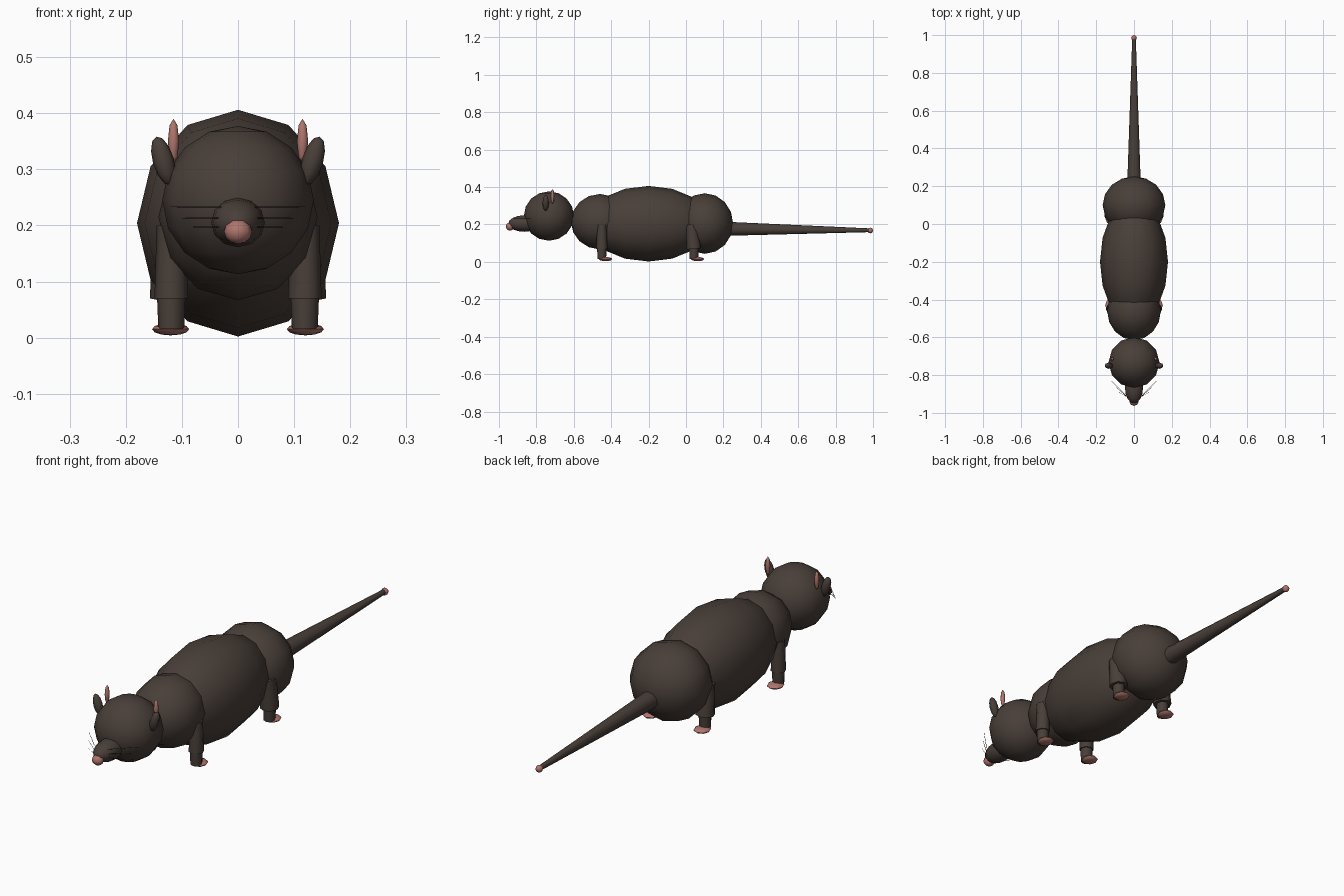
import bpy, bmesh, math
from mathutils import Matrix, Vector, Euler

if "Cube" in bpy.data.objects:
    bpy.data.objects.remove(bpy.data.objects["Cube"])


def material(name, rgb):
    m = bpy.data.materials.new(name)
    m.diffuse_color = (*rgb, 1)
    m.use_nodes = True
    m.node_tree.nodes["Principled BSDF"].inputs["Base Color"].default_value = m.diffuse_color
    return m


FUR = material("dark brown fur", (0.066, 0.049, 0.040))
PINK = material("pink skin", (0.43, 0.18, 0.15))
BLACK = material("whisker black", (0.02, 0.017, 0.015))


def finish(name, bm, mat, matrix):
    bm.transform(matrix)
    bmesh.ops.recalc_face_normals(bm, faces=bm.faces)
    for f in bm.faces:
        f.smooth = True
    for e in bm.edges:
        if len(e.link_faces) == 2 and e.calc_face_angle() > math.radians(50):
            e.smooth = False
    me = bpy.data.meshes.new(name)
    bm.to_mesh(me)
    bm.free()
    me.materials.append(mat)
    ob = bpy.data.objects.new(name, me)
    bpy.context.collection.objects.link(ob)
    return ob


def ball(name, centre, radii, mat, seg=12, rings=8, along_y=False, tilt=(0, 0, 0)):
    """Ellipsoid; along_y puts the poles on the y axis."""
    bm = bmesh.new()
    bmesh.ops.create_uvsphere(bm, u_segments=seg, v_segments=rings, radius=1)
    if along_y:
        bm.transform(Matrix.Rotation(math.pi / 2, 4, 'X'))
    m = (Matrix.Translation(centre) @ Euler(tilt).to_matrix().to_4x4()
         @ Matrix.Diagonal((*radii, 1)))
    return finish(name, bm, mat, m)


def rod(name, a, b, r1, r2, mat, seg=8):
    """Tapered cylinder from a to b."""
    a, b = Vector(a), Vector(b)
    bm = bmesh.new()
    bmesh.ops.create_cone(bm, cap_ends=True, segments=seg, radius1=r1,
                          radius2=r2, depth=(b - a).length)
    q = (b - a).to_track_quat('Z', 'Y').to_matrix().to_4x4()
    return finish(name, bm, mat, Matrix.Translation((a + b) / 2) @ q)


# trunk
ball("body", (0, -0.2, 0.204), (0.18, 0.33, 0.202), FUR, along_y=True)
ball("shoulders", (0, -0.46, 0.215), (0.142, 0.155, 0.148), FUR, along_y=True)
ball("hips", (0, 0.1, 0.205), (0.166, 0.152, 0.162), FUR, along_y=True)

# head
ball("head", (0, -0.733, 0.245), (0.135, 0.134, 0.132), FUR)
ball("snout", (0, -0.865, 0.205), (0.048, 0.085, 0.044), FUR, along_y=True)
ball("nose", (0, -0.94, 0.189), (0.025, 0.023, 0.022), PINK, seg=8, rings=6)

# tail
rod("tail", (0, 0.2, 0.177), (0, 0.985, 0.169), 0.038, 0.010, FUR, 10)
ball("tail_tip", (0, 0.985, 0.168), (0.015, 0.015, 0.015), PINK, seg=8, rings=6)

for s, side in ((-1, "left"), (1, "right")):
    # ears
    ball(f"{side}_ear", (s * 0.133, -0.75, 0.315), (0.019, 0.017, 0.045), FUR,
         seg=8, rings=6, tilt=(0, s * 0.28, 0))
    ball(f"{side}_inner_ear", (s * 0.115, -0.714, 0.35), (0.010, 0.010, 0.040),
         PINK, seg=8, rings=4)
    # legs and paws
    for name, y, dy, r1, r2 in (("front", -0.45, 0.0, 0.030, 0.026),
                                ("hind", 0.042, -0.012, 0.038, 0.033)):
        rod(f"{side}_{name}_upper_leg", (s * 0.119, y, 0.07),
            (s * 0.119, y + dy, 0.20), r1, r2, FUR)
        rod(f"{side}_{name}_lower_leg", (s * 0.119, y, 0.015),
            (s * 0.119, y, 0.09), 0.023, 0.026, FUR)
        ball(f"{side}_{name}_paw", (s * 0.12, y + 0.02, 0.015),
             (0.033, 0.036, 0.011), PINK, seg=8, rings=6)
    # whiskers
    for i, (z, x, y) in enumerate(((0.233, 0.12, -0.83), (0.213, 0.10, -0.86),
                                   (0.197, 0.08, -0.89))):
        rod(f"{side}_whisker_{i + 1}", (s * 0.03, -0.92, z), (s * x, y, z),
            0.001, 0.0006, BLACK, 4)
